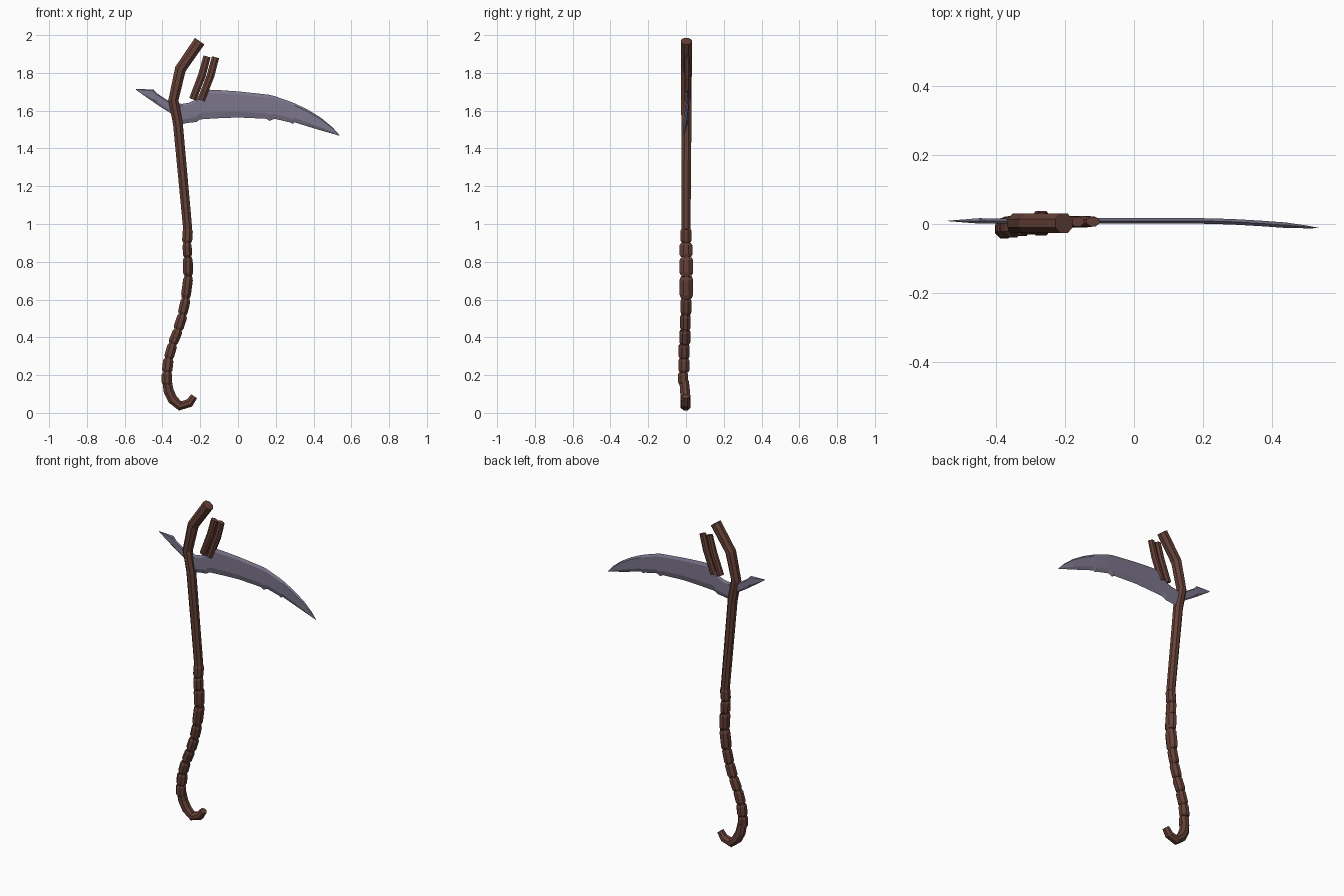
import bpy, bmesh, math
from mathutils import Vector


def material(name, rgb):
    m = bpy.data.materials.new(name)
    m.diffuse_color = (*rgb, 1)
    return m


WOOD = material("dark_wood", (0.13, 0.052, 0.038))
STEEL = material("steel", (0.2, 0.18, 0.26))


def loft(name, rings, mat):
    """Skin a list of equal-length point rings and cap both ends."""
    bm = bmesh.new()
    rows = [[bm.verts.new(p) for p in ring] for ring in rings]
    n = len(rows[0])
    for a, b in zip(rows, rows[1:]):
        for i in range(n):
            j = (i + 1) % n
            bm.faces.new((a[i], a[j], b[j], b[i]))
    bm.faces.new(rows[0][::-1])
    bm.faces.new(rows[-1])
    bmesh.ops.recalc_face_normals(bm, faces=bm.faces)
    me = bpy.data.meshes.new(name)
    bm.to_mesh(me)
    bm.free()
    me.materials.append(mat)
    ob = bpy.data.objects.new(name, me)
    bpy.context.collection.objects.link(ob)
    return ob


def tube(name, path, sides=8):
    """Sweep an ellipse along (x, y, z, radius_x, radius_y) points."""
    pts = [Vector(p[:3]) for p in path]
    rings = []
    for i, p in enumerate(path):
        before = (pts[i] - pts[i - 1]).normalized() if i else Vector()
        after = (pts[i + 1] - pts[i]).normalized() if i < len(pts) - 1 else Vector()
        t = before + after
        u = Vector((t.z, 0, -t.x)).normalized()
        ring = []
        for k in range(sides):
            a = 2 * math.pi * (k + 0.5) / sides
            ring.append(pts[i] + u * p[3] * math.cos(a) + Vector((0, p[4] * math.sin(a), 0)))
        rings.append(ring)
    return loft(name, rings, WOOD)


# Upper shaft with its bent head
tube("shaft", [
    (-0.203, 0.002, 1.968, 0.033, 0.031), (-0.305, 0.002, 1.82, 0.032, 0.031),
    (-0.342, 0.002, 1.655, 0.029, 0.03), (-0.318, 0.002, 1.53, 0.028, 0.029),
    (-0.292, 0.001, 1.25, 0.027, 0.027), (-0.266, 0.0, 0.97, 0.026, 0.026)])

# Wrapped grip: (x top, z top, x bottom, z bottom, y, radius x, radius y)
wraps = [
    (-0.265, 0.975, -0.27, 0.9, 0.0, 0.029, 0.031),
    (-0.27, 0.9, -0.267, 0.825, 0.0, 0.026, 0.036),
    (-0.266, 0.825, -0.264, 0.725, 0.002, 0.028, 0.038),
    (-0.262, 0.725, -0.278, 0.605, 0.002, 0.028, 0.038),
    (-0.275, 0.605, -0.295, 0.52, 0.0, 0.028, 0.031),
    (-0.292, 0.52, -0.318, 0.44, -0.003, 0.029, 0.03),
    (-0.316, 0.44, -0.347, 0.365, -0.006, 0.028, 0.031),
    (-0.345, 0.365, -0.368, 0.288, -0.01, 0.028, 0.031),
    (-0.368, 0.288, -0.376, 0.215, -0.011, 0.03, 0.031),
    (-0.376, 0.215, -0.376, 0.15, -0.015, 0.03, 0.029)]
for i, (x0, z0, x1, z1, y, rx, ry) in enumerate(wraps):
    barrel = []
    for t, s in ((0.02, 0.8), (0.17, 1), (0.83, 1), (0.98, 0.8)):
        barrel.append((x0 + (x1 - x0) * t, y, z0 + (z1 - z0) * t, rx * s, ry * s))
    tube(f"grip_wrap_{i + 1}", barrel)

# Thin core running inside the wraps
tube("grip_core", [(w[0], w[4], w[1], 0.02, 0.021) for w in wraps]
     + [(-0.376, -0.012, 0.14, 0.02, 0.021)])

# Curled pommel hook
tube("hook", [
    (-0.376, -0.01, 0.17, 0.027, 0.027), (-0.367, -0.005, 0.115, 0.029, 0.028),
    (-0.345, -0.002, 0.07, 0.029, 0.028), (-0.307, -0.002, 0.037, 0.027, 0.028),
    (-0.257, -0.002, 0.052, 0.025, 0.026), (-0.232, -0.002, 0.088, 0.02, 0.022)])

# Pair of splints beside the head
for name, dx, dz in (("splint_inner", 0, 0), ("splint_outer", 0.045, -0.004)):
    tube(name, [
        (-0.164 + dx, 0.007, 1.887 + dz, 0.021, 0.015),
        (-0.19 + dx, 0.007, 1.79 + dz, 0.022, 0.018),
        (-0.24 + dx, 0.007, 1.66 + dz, 0.021, 0.018)])

# Blade with rear spike: columns of (x, top z, bottom z), nicks in the lower edge
columns = [
    (-0.54, 1.715, 1.71), (-0.447, 1.712, 1.645), (-0.43, 1.692, 1.633),
    (-0.35, 1.64, 1.582), (-0.294, 1.636, 1.53), (-0.26, 1.642, 1.536),
    (-0.22, 1.66, 1.54), (-0.204, 1.69, 1.552), (-0.185, 1.712, 1.555),
    (-0.1, 1.709, 1.56), (0.0, 1.702, 1.564), (0.15, 1.686, 1.557),
    (0.167, 1.684, 1.546), (0.193, 1.677, 1.557), (0.275, 1.649, 1.538),
    (0.288, 1.643, 1.53), (0.3, 1.639, 1.538), (0.37, 1.605, 1.516),
    (0.44, 1.562, 1.495), (0.5, 1.512, 1.478), (0.537, 1.471, 1.467)]
rings = []
for x, top, bot in columns:
    y = 0.009 - 0.021 * (max(0, x - 0.2) / 0.34) ** 1.5
    h = top - bot
    d = min(0.008, 0.12 * h)
    hi, lo = top - 0.12 * h, bot + 0.22 * h
    rings.append([(x, y, top), (x, y - d, hi), (x, y - d, lo),
                  (x, y, bot), (x, y + d, lo), (x, y + d, hi)])
loft("blade", rings, STEEL)
